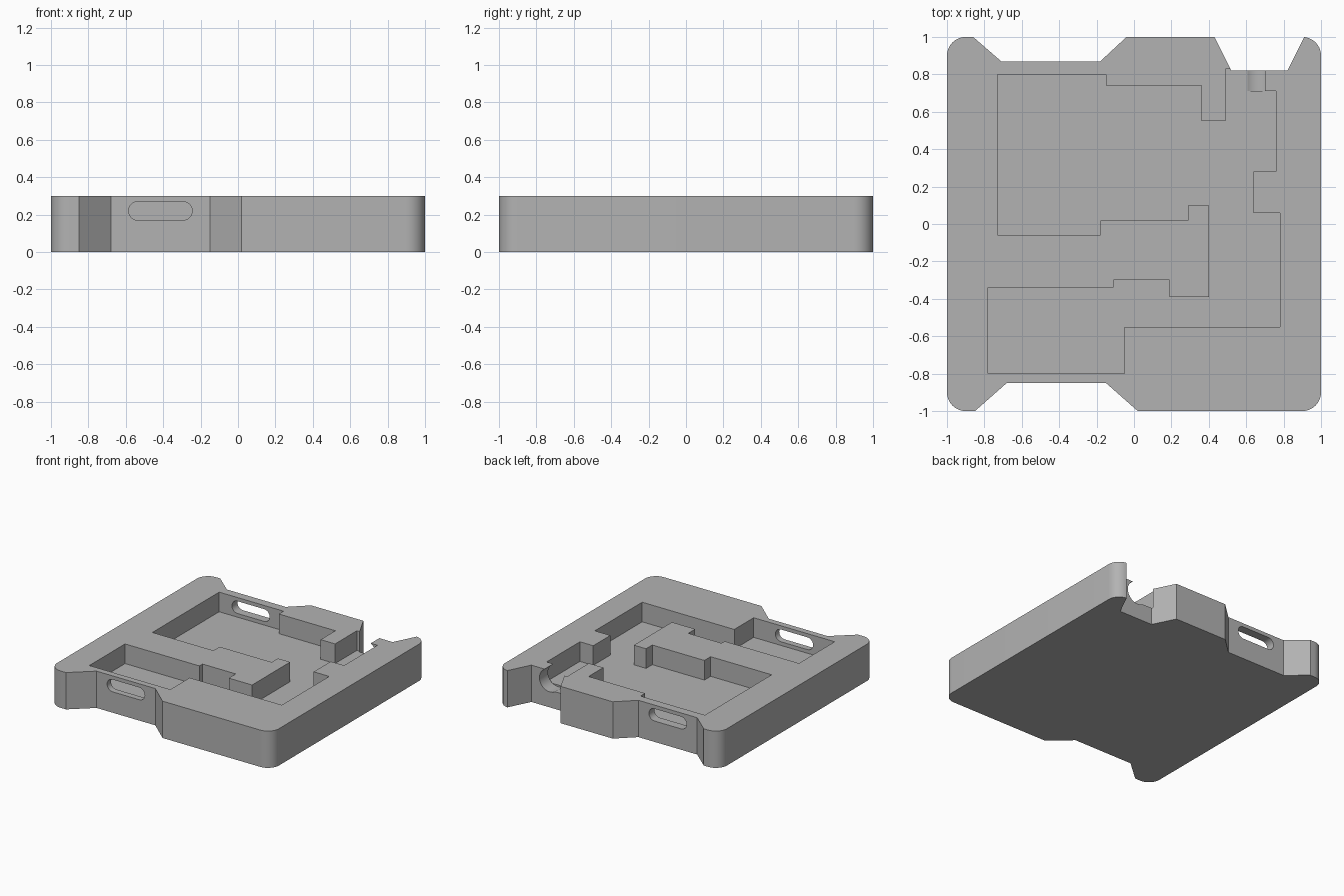
import bpy, bmesh, math
from mathutils import Matrix, Vector

cube = bpy.data.objects.get("Cube")
if cube:
    bpy.data.objects.remove(cube, do_unlink=True)

HEIGHT, FLOOR, CORNER = 0.30, 0.14, 0.10

grey = bpy.data.materials.new("plain grey")
grey.use_nodes = True
colour = (0.45, 0.45, 0.45, 1)
grey.diffuse_color = colour
grey.node_tree.nodes["Principled BSDF"].inputs["Base Color"].default_value = colour


def arc(cx, cy, r, start, end, steps):
    """Points along an arc, angles in degrees."""
    angles = [math.radians(start + (end - start) * i / steps) for i in range(steps + 1)]
    return [(cx + r * math.cos(a), cy + r * math.sin(a)) for a in angles]


def prism(name, outline, low, high, along_y=False):
    """Extrude an outline along z, or an (x, z) outline along y."""
    bm = bmesh.new()
    face = bm.faces.new([bm.verts.new((u, v, low)) for u, v in outline])
    top = bmesh.ops.extrude_face_region(bm, geom=[face])
    moved = [g for g in top["geom"] if isinstance(g, bmesh.types.BMVert)]
    bmesh.ops.translate(bm, verts=moved, vec=Vector((0, 0, high - low)))
    if along_y:
        swap = Matrix(((1, 0, 0), (0, 0, 1), (0, 1, 0)))
        for v in bm.verts:
            v.co = swap @ v.co
    bmesh.ops.recalc_face_normals(bm, faces=bm.faces)
    mesh = bpy.data.meshes.new(name)
    bm.to_mesh(mesh)
    bm.free()
    obj = bpy.data.objects.new(name, mesh)
    bpy.context.collection.objects.link(obj)
    mesh.materials.append(grey)
    return obj


def stadium(cx, cz, half, r):
    """Rounded slot outline."""
    return (arc(cx + half - r, cz, r, -90, 90, 12)
            + arc(cx - half + r, cz, r, 90, 270, 12))


# Outer body with rounded corners and three tapered notches
k = 1 - CORNER
outline = arc(-k, -k, CORNER, 180, 270, 10)
outline += [(-0.85, -1), (-0.68, -0.85), (-0.15, -0.85), (0.02, -1)]
outline += arc(k, -k, CORNER, -90, 0, 10)
outline += arc(k, k, CORNER, 0, 84, 10)
outline += [(0.82, 0.82), (0.52, 0.82), (0.43, 1), (-0.04, 1),
            (-0.18, 0.87), (-0.71, 0.87), (-0.86, 1)]
outline += arc(-k, k, CORNER, 90, 180, 10)
body = prism("case_body", outline, 0, HEIGHT)

# Stepped pocket around a central tongue, open to the rear notch
pocket = [(-0.73, 0.80), (-0.15, 0.80), (-0.15, 0.74), (0.36, 0.74),
          (0.36, 0.55), (0.49, 0.55), (0.49, 0.83), (0.70, 0.83),
          (0.70, 0.71), (0.76, 0.71), (0.76, 0.28), (0.64, 0.28),
          (0.64, 0.06), (0.78, 0.06), (0.78, -0.55), (-0.05, -0.55),
          (-0.05, -0.80), (-0.78, -0.80), (-0.78, -0.34), (-0.11, -0.34),
          (-0.11, -0.30), (0.19, -0.30), (0.19, -0.39), (0.40, -0.39),
          (0.40, 0.10), (0.29, 0.10), (0.29, 0.02), (-0.18, 0.02),
          (-0.18, -0.06), (-0.73, -0.06)]
cutters = [
    prism("pocket_cutter", pocket, FLOOR, HEIGHT + 0.2),
    # Round cable channel
    prism("channel_cutter", arc(0.655, 0.218, 0.092, 0, 352.5, 47), 0.71, 0.85, True),
    # Rounded slots through the thin walls
    prism("front_slot_cutter", stadium(-0.415, 0.22, 0.17, 0.05), -0.95, -0.75, True),
    prism("back_slot_cutter", stadium(-0.445, 0.22, 0.17, 0.05), 0.75, 0.95, True),
]

bpy.ops.object.select_all(action="DESELECT")
bpy.context.view_layer.objects.active = body
body.select_set(True)
for cutter in cutters:
    cutter.hide_render = True
    cut = body.modifiers.new(cutter.name, "BOOLEAN")
    cut.operation = "DIFFERENCE"
    cut.solver = "EXACT"
    cut.object = cutter
    bpy.ops.object.modifier_apply(modifier=cut.name)
    bpy.data.objects.remove(cutter, do_unlink=True)

bpy.ops.object.shade_smooth_by_angle(angle=math.radians(20))
